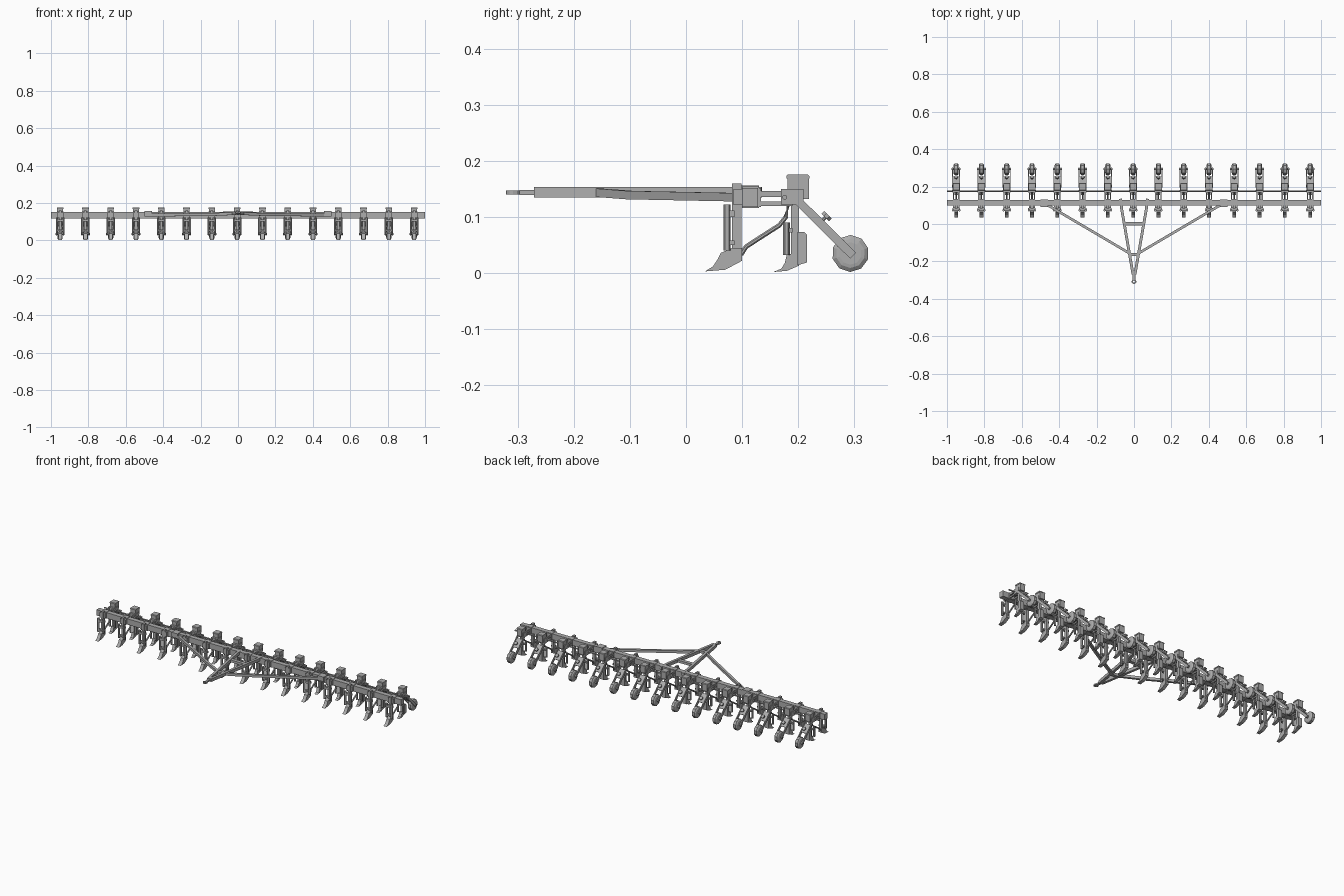
import bpy, bmesh, math
from mathutils import Vector

if "Cube" in bpy.data.objects:
    bpy.data.objects.remove(bpy.data.objects["Cube"])

UNITS, PITCH, FIRST = 15, 0.1352, -0.951


def material(name, value):
    m = bpy.data.materials.new(name)
    m.use_nodes = True
    col = (value, value, value, 1)
    m.diffuse_color = col
    m.node_tree.nodes["Principled BSDF"].inputs["Base Color"].default_value = col
    return m


STEEL = material("grey steel", 0.42)


def finish(name, bm, row, mat=STEEL):
    """Turn a bmesh into an object; row parts repeat along the toolbar."""
    bmesh.ops.recalc_face_normals(bm, faces=bm.faces)
    me = bpy.data.meshes.new(name)
    bm.to_mesh(me)
    bm.free()
    me.materials.append(mat)
    ob = bpy.data.objects.new(name, me)
    bpy.context.collection.objects.link(ob)
    if row:
        ob.location.x = FIRST
        arr = ob.modifiers.new("row", 'ARRAY')
        arr.count = UNITS
        arr.use_relative_offset = False
        arr.use_constant_offset = True
        arr.constant_offset_displace = (PITCH, 0, 0)
    return ob


def prism(bm, pts, x0, x1):
    """Extrude a (y, z) profile from x0 to x1."""
    f = bm.faces.new([bm.verts.new((x0, y, z)) for y, z in pts])
    new = bmesh.ops.extrude_face_region(bm, geom=[f])["geom"]
    bmesh.ops.translate(bm, vec=(x1 - x0, 0, 0),
                        verts=[v for v in new if isinstance(v, bmesh.types.BMVert)])


def box(bm, x, y, z):
    prism(bm, [(y[0], z[0]), (y[1], z[0]), (y[1], z[1]), (y[0], z[1])], *x)


def sweep(bm, path, w, h, sides=4):
    """Sweep a rectangular or round section along a path."""
    path = [Vector(p) for p in path]
    rings = []
    for i, p in enumerate(path):
        d = (path[min(i + 1, len(path) - 1)] - path[max(i - 1, 0)]).normalized()
        ref = Vector((0, 0, 1)) if abs(d.z) < 0.95 else Vector((0, 1, 0))
        s = d.cross(ref).normalized()
        u = s.cross(d)
        k = math.sqrt(2) if sides == 4 else 1
        ring = []
        for j in range(sides):
            a = math.tau * (j + 0.5) / sides
            ring.append(bm.verts.new(p + s * math.cos(a) * w / 2 * k + u * math.sin(a) * h / 2 * k))
        rings.append(ring)
    for a, b in zip(rings, rings[1:]):
        for j in range(sides):
            bm.faces.new((a[j], a[(j + 1) % sides], b[(j + 1) % sides], b[j]))
    bm.faces.new(rings[0])
    bm.faces.new(rings[-1])


def part(name, build, row=True):
    bm = bmesh.new()
    build(bm)
    return finish(name, bm, row)


def boxes(name, *dims, row=True):
    return part(name, lambda bm: [box(bm, *d) for d in dims], row)


def rods(name, *specs, row=True):
    return part(name, lambda bm: [sweep(bm, *s) for s in specs], row)


def profile(name, pts, half):
    return part(name, lambda bm: prism(bm, pts, -half, half))


# Long frame members
boxes("main_toolbar", ((-1, 1), (0.1, 0.128), (0.118, 0.152)), row=False)
rods("rear_shaft", ([(-1, 0.176, 0.135), (1, 0.176, 0.135)], 0.009, 0.009, 6), row=False)

# Towing hitch
for side, label in ((1, "left"), (-1, "right")):
    rods(label + "_drawbar", ([(side * 0.072, 0.135, 0.144), (side * 0.066, 0.08, 0.144),
                              (side * 0.005, -0.27, 0.144)], 0.015, 0.018), row=False)
    rods(label + "_brace", ([(side * 0.5, 0.108, 0.135), (side * 0.46, 0.1, 0.135),
                            (side * 0.12, -0.1, 0.139), (side * 0.01, -0.165, 0.144)],
                           0.014, 0.015), row=False)
    boxes(label + "_brace_bracket",
          ((side * 0.48 - 0.02, side * 0.48 + 0.02), (0.09, 0.13), (0.128, 0.156)), row=False)
boxes("hitch_cross_plate", ((-0.05, 0.05), (-0.008, 0.012), (0.137, 0.151)), row=False)
boxes("hitch_gusset", ((-0.025, 0.025), (-0.172, -0.155), (0.137, 0.152)), row=False)
boxes("hitch_tongue", ((-0.007, 0.007), (-0.297, -0.262), (0.139, 0.148)), row=False)


def ring(bm):
    n = 12
    prev = []
    for r, z in ((0.013, 0.14), (0.013, 0.147), (0.006, 0.147), (0.006, 0.14)):
        prev.append([bm.verts.new((r * math.cos(math.tau * j / n),
                                   -0.308 + r * math.sin(math.tau * j / n), z)) for j in range(n)])
    for i in range(4):
        a, b = prev[i], prev[(i + 1) % 4]
        for j in range(n):
            bm.faces.new((a[j], a[(j + 1) % n], b[(j + 1) % n], b[j]))


part("hitch_eye", ring, row=False)

# Front shank with its clamp and curved point
boxes("front_shank", ((-0.007, 0.007), (0.082, 0.099), (0.03, 0.16)))
boxes("toolbar_clamp", ((-0.017, 0.017), (0.085, 0.1), (0.121, 0.15)),
      ((-0.017, 0.017), (0.1, 0.13), (0.151, 0.154)),
      ((-0.017, 0.017), (0.1, 0.13), (0.116, 0.119)),
      ((-0.017, 0.017), (0.127, 0.134), (0.118, 0.152)))
profile("front_point", [(0.034, 0.003), (0.048, 0.012), (0.056, 0.024), (0.062, 0.036),
                        (0.083, 0.045), (0.1, 0.045), (0.1, 0.022), (0.07, 0.006)], 0.01)
rods("front_side_tubes", *[([(s * 0.017, 0.073, 0.04), (s * 0.017, 0.073, 0.122)],
                            0.013, 0.013, 6) for s in (-1, 1)])
boxes("front_tube_bracket", ((-0.02, 0.02), (0.07, 0.086), (0.1, 0.112)),
      ((-0.02, 0.02), (0.07, 0.086), (0.05, 0.058)))

# Linkage from toolbar to rear body
boxes("parallel_arms", *[((s * 0.014 - 0.003, s * 0.014 + 0.003), (0.125, 0.19), z)
                         for s in (-1, 1) for z in ((0.136, 0.146), (0.12, 0.128))])
rods("delivery_hose", ([(0, 0.183, 0.125), (0, 0.178, 0.1), (0, 0.166, 0.085),
                        (0, 0.13, 0.062), (0, 0.107, 0.047), (0, 0.098, 0.033)],
                       0.009, 0.009, 8))

# Rear body and hopper
boxes("rear_body", ((-0.02, 0.02), (0.169, 0.209), (0.122, 0.15)))
boxes("hopper", ((-0.016, 0.016), (0.181, 0.219), (0.132, 0.171)))
profile("hopper_lid", [(0.179, 0.169), (0.22, 0.169), (0.22, 0.173),
                       (0.217, 0.176), (0.182, 0.176), (0.179, 0.173)], 0.018)

# Rear shank, point and closing plate
boxes("rear_shank", ((-0.007, 0.007), (0.187, 0.201), (0.015, 0.125)))
profile("rear_point", [(0.156, 0.002), (0.17, 0.008), (0.176, 0.018), (0.18, 0.034),
                       (0.201, 0.034), (0.201, 0.013), (0.18, 0.004)], 0.009)
profile("rear_plate", [(0.199, 0.014), (0.216, 0.019), (0.216, 0.068),
                       (0.211, 0.073), (0.199, 0.073)], 0.012)
rods("rear_side_tubes", *[([(s * 0.016, 0.179, 0.032), (s * 0.016, 0.179, 0.09)],
                           0.012, 0.012, 6) for s in (-1, 1)])
boxes("rear_tube_bracket", ((-0.019, 0.019), (0.178, 0.19), (0.072, 0.08)))

# Press wheel carried on a pair of trailing arms
rods("wheel_arms", *[([(s * 0.019, 0.2, 0.128), (s * 0.019, 0.298, 0.031)],
                      0.005, 0.015) for s in (-1, 1)])
rods("arm_bridge", ([(0, 0.214, 0.114), (0, 0.252, 0.076)], 0.036, 0.006))
rods("adjuster_knob", ([(0, 0.236, 0.087), (0, 0.251, 0.102)], 0.006, 0.006, 6),
     ([(0, 0.248, 0.099), (0, 0.253, 0.104)], 0.02, 0.02, 8))


def wheel(bm):
    n = 10
    loops = []
    for x, r in ((-0.014, 0.02), (-0.013, 0.026), (-0.008, 0.033),
                 (0.008, 0.033), (0.013, 0.026), (0.014, 0.02)):
        loops.append([bm.verts.new((x, 0.293 + r * math.cos(math.tau * j / n + 0.3),
                                    0.035 + r * math.sin(math.tau * j / n + 0.3)))
                      for j in range(n)])
    for a, b in zip(loops, loops[1:]):
        for j in range(n):
            bm.faces.new((a[j], a[(j + 1) % n], b[(j + 1) % n], b[j]))
    bm.faces.new(loops[0])
    bm.faces.new(loops[-1])


part("press_wheel", wheel)
rods("wheel_axle", ([(-0.024, 0.294, 0.035), (0.024, 0.294, 0.035)], 0.012, 0.012, 8))
